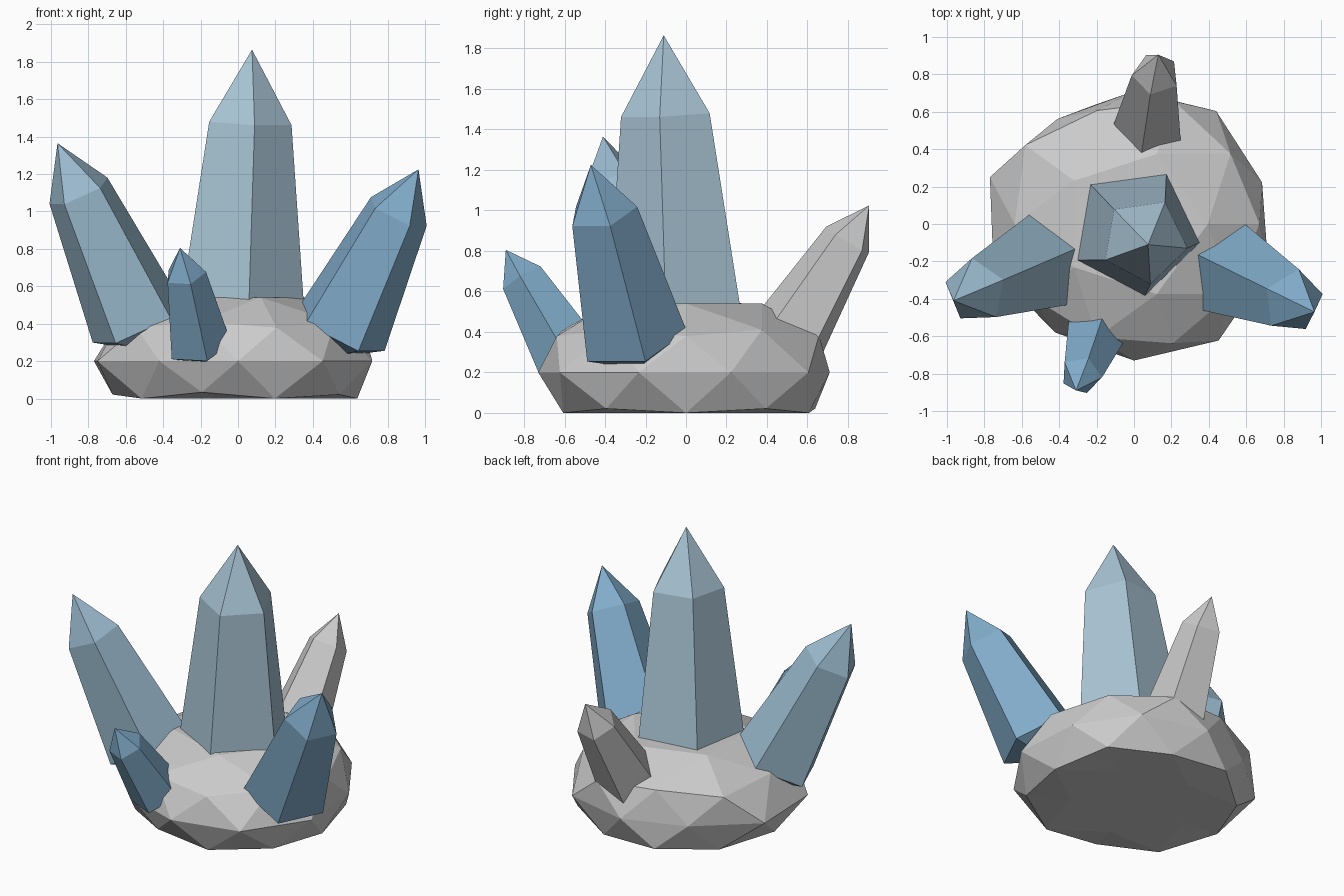
import bpy, bmesh, math
from mathutils import Vector

if "Cube" in bpy.data.objects:
    bpy.data.objects.remove(bpy.data.objects["Cube"])


def finish(name, bm, color=None):
    bmesh.ops.recalc_face_normals(bm, faces=bm.faces)
    me = bpy.data.meshes.new(name)
    bm.to_mesh(me)
    bm.free()
    ob = bpy.data.objects.new(name, me)
    bpy.context.collection.objects.link(ob)
    if color:
        mat = bpy.data.materials.new(name + "_colour")
        mat.diffuse_color = (*color, 1)
        mat.use_nodes = True
        mat.node_tree.nodes["Principled BSDF"].inputs["Base Color"].default_value = mat.diffuse_color
        me.materials.append(mat)
    return ob


# Five-sided crystal: sunken point, wide base ring, narrower shoulder ring, tip
def crystal(name, base, tip, radius, angle, color=None, shoulder=0.73, taper=0.65):
    base, tip = Vector(base), Vector(tip)
    axis = (tip - base).normalized()
    a = math.radians(angle)
    c, s = math.cos(a), math.sin(a)
    u = Vector((c, s, -(axis.x * c + axis.y * s) / axis.z)).normalized()
    v = axis.cross(u)
    bm = bmesh.new()

    def ring(center, r):
        return [bm.verts.new(center + r * (u * math.cos(k * math.tau / 5) + v * math.sin(k * math.tau / 5)))
                for k in range(5)]

    low = ring(base, radius)
    high = ring(base.lerp(tip, shoulder), radius * taper)
    top = bm.verts.new(tip)
    bottom = bm.verts.new(base - axis * radius * 0.6)
    for k in range(5):
        n = (k + 1) % 5
        bm.faces.new((low[k], low[n], high[n], high[k]))
        bm.faces.new((high[k], high[n], top))
        bm.faces.new((low[n], low[k], bottom))
    return finish(name, bm, color)


# Rock base: squashed icosphere, irregular outline, flat underside
bm = bmesh.new()
bmesh.ops.create_icosphere(bm, subdivisions=2, radius=1)
equator = {18: .72, 54: .747, 90: .71, 126: .695, 162: .81,
           198: .79, 234: .717, 270: .73, 306: .77, 342: .755}
bumps = {(144, 1): 1.07, (72, 1): 1.03, (252, -1): .93}
for vert in bm.verts:
    p = vert.co.copy()
    deg = round(math.degrees(math.atan2(p.y, p.x))) % 360
    f = 0.75
    if abs(p.z) < 0.01:
        f = equator[min(equator, key=lambda e: abs(e - deg))]
    elif abs(abs(p.z) - 0.447) < 0.02:
        f = 0.75 * bumps.get((deg, 1 if p.z > 0 else -1), 1)
    z = 0.2 + p.z * 0.4 * f / 0.75
    vert.co = (p.x * f, p.y * f, min(max(z, 0), 0.545))
finish("rock_base", bm)

# Crystals growing out of the rock
pale = (0.40, 0.56, 0.67)
blue = (0.22, 0.41, 0.59)
crystal("main_crystal", (0.005, -0.035, 0.42), (0.075, -0.11, 1.865), 0.36, 62, pale)
crystal("left_crystal", (-0.53, -0.22, 0.395), (-0.965, -0.41, 1.365), 0.275, 96, (0.33, 0.50, 0.63))
crystal("right_crystal", (0.54, -0.26, 0.36), (0.965, -0.47, 1.225), 0.272, 80, blue)
crystal("front_small_crystal", (-0.21, -0.58, 0.28), (-0.31, -0.89, 0.805), 0.175, -7, blue)
crystal("back_small_crystal", (0.08, 0.515, 0.385), (0.13, 0.905, 1.025), 0.2, 255)
